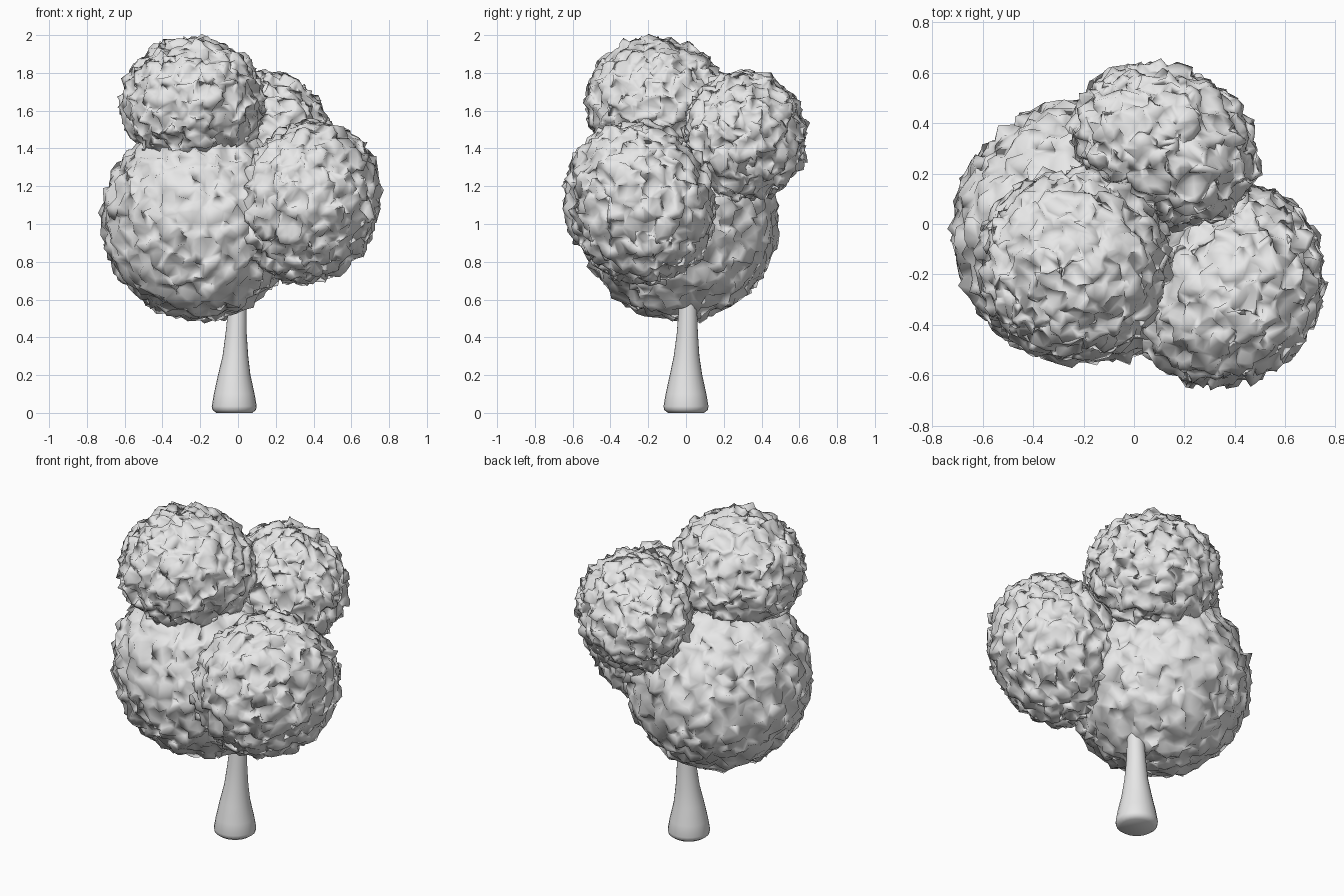
import bpy, bmesh, math, random
from mathutils import Vector, Euler, noise

random.seed(4)
default = bpy.data.objects.get("Cube")
if default:
    bpy.data.objects.remove(default)

grey = bpy.data.materials.new("plain_grey")
grey.use_nodes = True
grey.diffuse_color = (0.8, 0.8, 0.8, 1)
grey.node_tree.nodes["Principled BSDF"].inputs["Base Color"].default_value = (0.8, 0.8, 0.8, 1)


def add_object(name, bm):
    mesh = bpy.data.meshes.new(name)
    bmesh.ops.recalc_face_normals(bm, faces=bm.faces)
    for face in bm.faces:
        face.smooth = True
    bm.to_mesh(mesh)
    bm.free()
    mesh.materials.append(grey)
    obj = bpy.data.objects.new(name, mesh)
    bpy.context.collection.objects.link(obj)
    return obj


def leaf_clump(name, centre, radii, tilt=0, turn=0):
    """Tilted ball of foliage whose surface is crumpled into small leafy folds."""
    bm = bmesh.new()
    bmesh.ops.create_icosphere(bm, subdivisions=5, radius=1)
    centre, radii = Vector(centre), Vector(radii)
    rotation = Euler((0, math.radians(tilt), math.radians(turn))).to_matrix()
    for v in bm.verts:
        base = centre + rotation @ (v.co * radii)
        crumple = noise.noise_vector(base * 17) * 0.04
        jitter = Vector([random.uniform(-1, 1) for _ in range(3)]) * 0.014
        v.co = base + crumple + jitter
    add_object(name, bm)


# Foliage clumps
leaf_clump("main_foliage", (-0.20, -0.035, 1.02), (0.515, 0.515, 0.52))
leaf_clump("top_foliage", (-0.24, -0.155, 1.645), (0.375, 0.37, 0.335))
leaf_clump("back_foliage", (0.12, 0.315, 1.465), (0.375, 0.305, 0.335), turn=-25)
leaf_clump("front_left_foliage", (0.37, -0.245, 1.115), (0.355, 0.41, 0.43), tilt=20, turn=-35)

# Trunk: round sections (height, centre x, centre y, radius), flared at the foot
sections = [(0, -0.02, 0, 0.095), (0.015, -0.02, 0, 0.115), (0.035, -0.02, 0, 0.119),
            (0.1, -0.02, 0, 0.108), (0.2, -0.02, 0, 0.086), (0.3, -0.014, 0.003, 0.068),
            (0.42, -0.01, 0.007, 0.056), (0.56, -0.003, 0.01, 0.048), (0.8, 0, 0.01, 0.038)]
SIDES = 24
bm = bmesh.new()
rings = []
for z, cx, cy, r in sections:
    angles = [math.tau * i / SIDES for i in range(SIDES)]
    rings.append([bm.verts.new((cx + r * math.cos(a), cy + r * math.sin(a), z)) for a in angles])
for low, high in zip(rings, rings[1:]):
    for i in range(SIDES):
        j = (i + 1) % SIDES
        bm.faces.new((low[i], low[j], high[j], high[i]))
bm.faces.new(rings[0])
bm.faces.new(rings[-1])
trunk = add_object("trunk", bm)
bpy.ops.object.select_all(action="DESELECT")
trunk.select_set(True)
bpy.context.view_layer.objects.active = trunk
bpy.ops.object.shade_smooth_by_angle(angle=math.radians(50))
